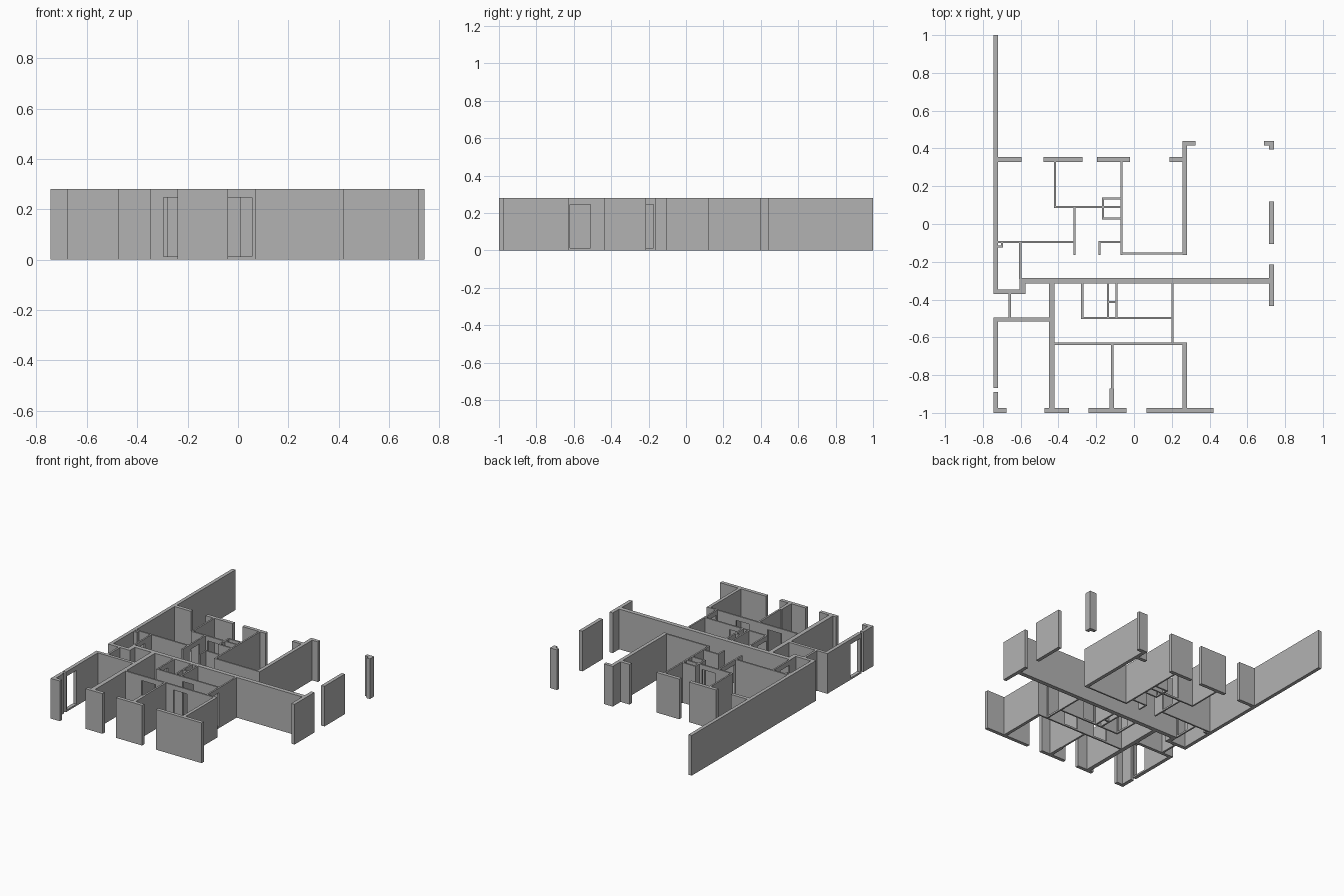
import bpy
import bmesh

WALL_HEIGHT = 0.28
DOOR_TOP = 0.247
DOOR_SILL = 0.012
THIN, OUTER, SPINE = 0.011, 0.025, 0.03

default_cube = bpy.data.objects.get("Cube")
if default_cube:
    bpy.data.objects.remove(default_cube, do_unlink=True)

# One plain grey for every wall
grey = bpy.data.materials.new("wall_grey")
grey.use_nodes = True
grey.diffuse_color = (0.45, 0.45, 0.45, 1)
shader = next(n for n in grey.node_tree.nodes if n.type == "BSDF_PRINCIPLED")
shader.inputs["Base Color"].default_value = grey.diffuse_color


def add_box(bm, low, high):
    """Append an axis-aligned box between two corners."""
    cube = bmesh.ops.create_cube(bm, size=1)
    for vert in cube["verts"]:
        for axis in range(3):
            middle = (low[axis] + high[axis]) / 2
            vert.co[axis] = middle + vert.co[axis] * (high[axis] - low[axis])


def wall(name, along, at, start, end, thickness=THIN, door=None):
    """Straight wall centred on a line, with an optional doorway span."""
    bm = bmesh.new()

    def piece(a, b, bottom, top):
        near, far = at - thickness / 2, at + thickness / 2
        if along == "x":
            add_box(bm, (a, near, bottom), (b, far, top))
        else:
            add_box(bm, (near, a, bottom), (far, b, top))

    if door:
        opening, closing = door
        piece(start, opening, 0, WALL_HEIGHT)
        piece(closing, end, 0, WALL_HEIGHT)
        piece(opening, closing, 0, DOOR_SILL)
        piece(opening, closing, DOOR_TOP, WALL_HEIGHT)
    else:
        piece(start, end, 0, WALL_HEIGHT)
    mesh = bpy.data.meshes.new(name)
    bm.to_mesh(mesh)
    bm.free()
    mesh.materials.append(grey)
    obj = bpy.data.objects.new(name, mesh)
    bpy.context.collection.objects.link(obj)
    return obj


# Long outer wall on the right side of the house
wall("side_boundary_wall", "y", -0.732, -0.37, 1, OUTER)
wall("side_front_wall", "y", -0.732, -0.515, -0.495, OUTER)
wall("side_door_wall", "y", -0.732, -0.868, -0.515, OUTER, door=(-0.858, -0.75))
wall("front_corner_return", "y", -0.732, -1, -0.89, OUTER)

# Central dividing wall with its jog at the entry
wall("dividing_wall", "x", -0.3, -0.605, 0.74, SPINE)
wall("dividing_wall_jog", "y", -0.59, -0.37, -0.285, SPINE)
wall("dividing_wall_step", "x", -0.358, -0.745, -0.575, OUTER)
wall("front_wing_wall", "y", -0.435, -1, -0.3, SPINE)

# Free-standing outer walls on the left side of the house
wall("left_front_pier", "y", 0.728, -0.435, -0.215, OUTER)
wall("left_middle_pier", "y", 0.728, -0.105, 0.12, OUTER)
wall("left_back_pier", "y", 0.728, 0.395, 0.44, OUTER)
wall("left_back_pier_return", "x", 0.428, 0.687, 0.74, OUTER)

# Front facade piers
for name, start, end in (
    ("corner", -0.745, -0.675),
    ("wing", -0.475, -0.345),
    ("bedroom", -0.24, -0.04),
    ("end", 0.067, 0.42),
):
    wall("front_pier_" + name, "x", -0.987, start, end, OUTER)

# Back facade piers
for name, start, end in (
    ("corner", -0.745, -0.595),
    ("window", -0.48, -0.272),
    ("bedroom", -0.197, -0.02),
    ("end", 0.187, 0.27),
):
    wall("back_pier_" + name, "x", 0.342, start, end, OUTER)

# Small service rooms beside the entry
wall("service_divider", "y", -0.657, -0.5, -0.36, 0.014)
wall("service_front_wall", "x", -0.505, -0.745, -0.435, 0.022)
wall("entry_inner_wall", "y", -0.602, -0.29, -0.095, door=(-0.275, -0.175))
wall("entry_duct_side", "y", -0.698, -0.125, -0.095)
wall("entry_duct_front", "x", -0.12, -0.72, -0.693)

# Rear bedrooms and hallway
wall("rear_bedroom_front_wall", "x", -0.095, -0.73, -0.31)
wall("rear_hall_wall", "y", -0.315, -0.163, 0.09, door=(-0.08, 0.02))
wall("rear_bedroom_divider", "y", -0.418, 0.086, 0.34)
wall("rear_bedroom_hall_wall", "x", 0.091, -0.423, -0.065, door=(-0.295, -0.19))
wall("rear_room_side_wall", "y", -0.066, -0.163, 0.34)
wall("rear_closet_back", "x", 0.135, -0.17, -0.066)
wall("rear_closet_front", "x", 0.03, -0.17, -0.066)
wall("rear_closet_side", "y", -0.165, 0.025, 0.14, door=(0.04, 0.082))
wall("hall_niche_back", "x", -0.095, -0.187, -0.066)
wall("hall_niche_side", "y", -0.182, -0.163, -0.09)

# Rear living room
wall("living_front_wall", "x", -0.157, -0.07, 0.27)
wall("living_outer_wall", "y", 0.269, -0.163, 0.44, OUTER)
wall("living_outer_return", "x", 0.428, 0.257, 0.325, OUTER)

# Bathrooms between the dividing wall and the front hall
wall("bathroom_side_wall", "y", -0.274, -0.503, -0.3, door=(-0.485, -0.39))
wall("bathroom_shaft_right", "y", -0.137, -0.503, -0.3)
wall("bathroom_shaft_left", "y", -0.092, -0.503, -0.3)
wall("bathroom_shaft_divider", "x", -0.412, -0.14, -0.09)
wall("bathroom_front_wall", "x", -0.497, -0.28, 0.205, door=(-0.075, 0.01))
wall("front_hall_end_wall", "y", 0.204, -0.64, -0.3, door=(-0.62, -0.51))

# Front bedrooms, each with a doorway to the hall
wall("front_bedroom_wall_right", "x", -0.634, -0.435, -0.117, door=(-0.295, -0.19))
wall("front_bedroom_wall_left", "x", -0.634, -0.117, 0.28, door=(-0.05, 0.055))
wall("front_bedroom_divider", "y", -0.116, -0.87, -0.634, 0.013)
wall("front_bedroom_divider_end", "y", -0.118, -0.98, -0.87, 0.023)
wall("front_bedroom_outer_wall", "y", 0.269, -0.98, -0.628, 0.022)
